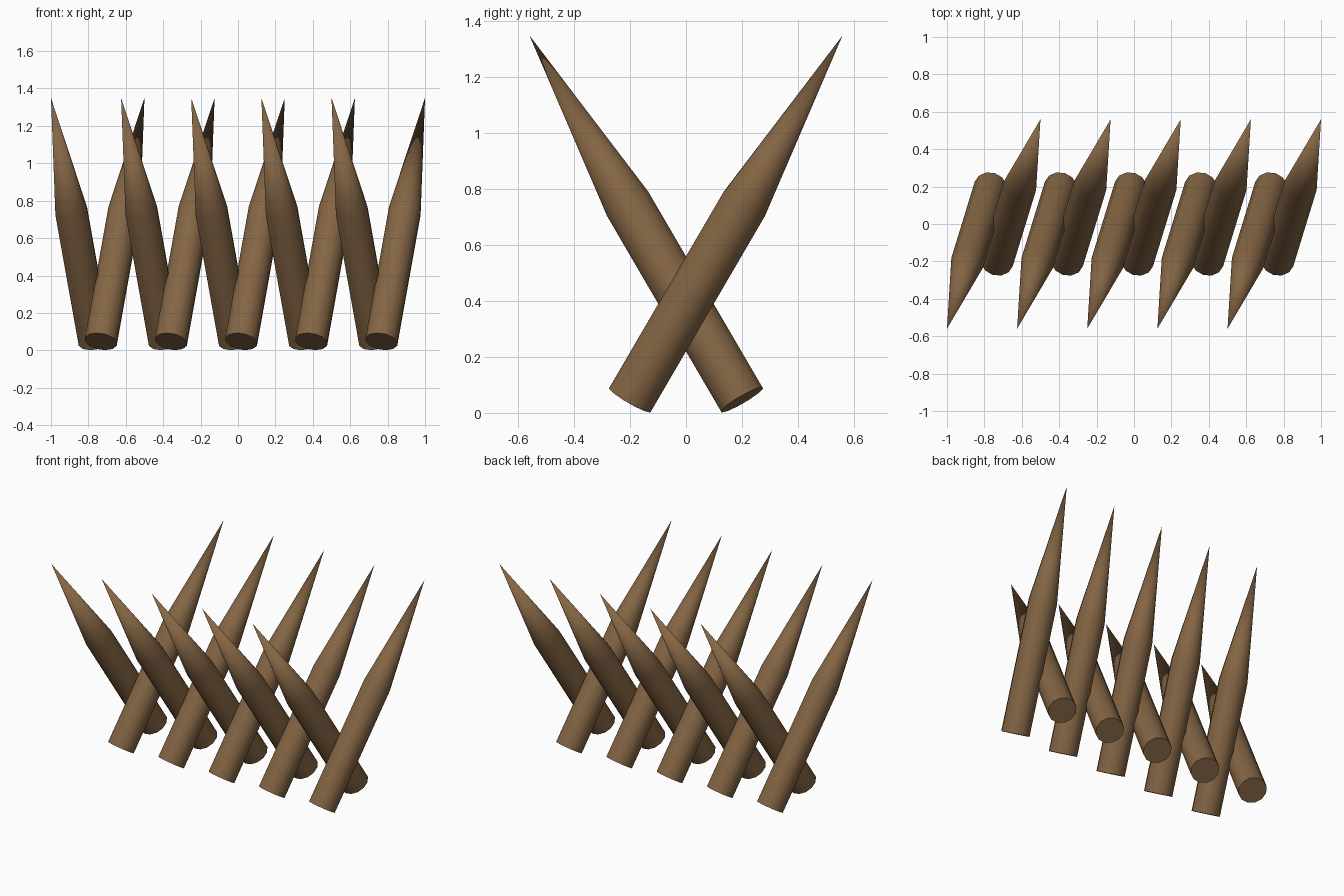
import bpy, bmesh, math
from mathutils import Vector, Matrix

cube = bpy.data.objects.get("Cube")
if cube:
    bpy.data.objects.remove(cube)

SIDES = 12
RADIUS = 0.0885
COUNT = 5
SPACING = 0.375
BASE = Vector((0.767, -0.2, 0.047))   # centre of the foot of the outermost stake
TIP = Vector((1.0, 0.56, 1.35))
SHOULDER = 0.536                      # share of the length that is plain shaft

wood = bpy.data.materials.new("brown wood")
wood.use_nodes = True
colour = (0.23, 0.13, 0.058, 1)
wood.diffuse_color = colour
wood.node_tree.nodes["Principled BSDF"].inputs["Base Color"].default_value = colour


def stake_mesh():
    """A round shaft with a long sharpened point, standing along z."""
    length = (TIP - BASE).length
    shaft = length * SHOULDER
    point = length - shaft
    bm = bmesh.new()
    # shaft, then the point without its hidden base
    bmesh.ops.create_cone(bm, cap_ends=True, segments=SIDES, radius1=RADIUS,
                          radius2=RADIUS, depth=shaft,
                          matrix=Matrix.Translation((0, 0, shaft / 2)))
    top = [f for f in bm.faces if f.normal.z > 0.9]
    bmesh.ops.delete(bm, geom=top, context='FACES_ONLY')
    bmesh.ops.create_cone(bm, cap_ends=False, segments=SIDES, radius1=RADIUS,
                          radius2=0, depth=point,
                          matrix=Matrix.Translation((0, 0, shaft + point / 2)))
    bmesh.ops.remove_doubles(bm, verts=bm.verts, dist=0.0005)
    bmesh.ops.recalc_face_normals(bm, faces=bm.faces)
    mesh = bpy.data.meshes.new("stake")
    bm.to_mesh(mesh)
    bm.free()
    mesh.materials.append(wood)
    mesh.shade_smooth()
    mesh.set_sharp_from_angle(angle=math.radians(40))
    return mesh


mesh = stake_mesh()
lean = (TIP - BASE).to_track_quat('Z', 'Y').to_matrix().to_4x4()
half_turn = Matrix.Rotation(math.pi, 4, 'Z')

# Two crossing rows, the second being the first turned half way round
for i in range(COUNT):
    place = Matrix.Translation(BASE - Vector((i * SPACING, 0, 0))) @ lean
    for row, turn in (("back_leaning", Matrix.Identity(4)), ("front_leaning", half_turn)):
        stake = bpy.data.objects.new(f"{row}_stake_{i + 1}", mesh)
        bpy.context.collection.objects.link(stake)
        stake.matrix_world = turn @ place
